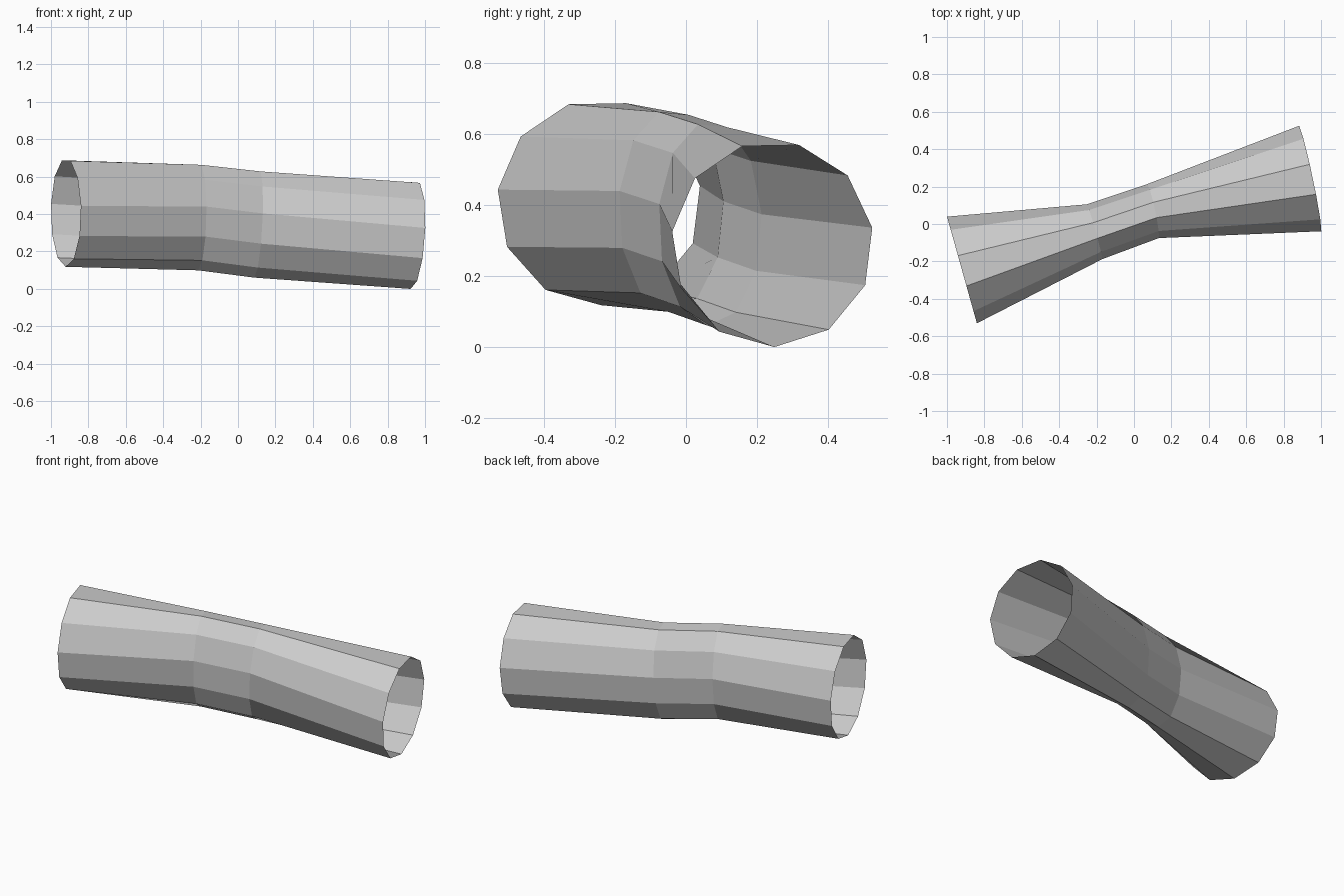
import bpy, bmesh
from math import sin, cos, radians

if "Cube" in bpy.data.objects:
    bpy.data.objects.remove(bpy.data.objects["Cube"])

SIDES = 11
# each ring: centre, half width (y), half height (z), x slope along y, x slope along z, roll in degrees
RINGS = [
    ((-0.920, -0.245, 0.408), 0.288, 0.290, -0.28, 0.00, 0),
    ((-0.210, -0.042, 0.385), 0.148, 0.286, -0.28, 0.02, -4),
    ((0.100, 0.068, 0.348), 0.146, 0.288, -0.21, 0.05, -4),
    ((0.940, 0.244, 0.290), 0.285, 0.290, -0.21, 0.055, 0),
]

bm = bmesh.new()

# cross-section rings of the bent tube
loops = []
for (cx, cy, cz), ry, rz, sy, sz, roll in RINGS:
    loop = []
    for k in range(SIDES):
        a = radians(74.7 + roll + 360 * k / SIDES)
        dy, dz = ry * cos(a), rz * sin(a)
        loop.append(bm.verts.new((cx + sy * dy + sz * dz, cy + dy, cz + dz)))
    loops.append(loop)

# skin between neighbouring rings, ends left open
for a, b in zip(loops, loops[1:]):
    for k in range(SIDES):
        n = (k + 1) % SIDES
        bm.faces.new((a[k], a[n], b[n], b[k]))
bmesh.ops.recalc_face_normals(bm, faces=bm.faces)

mesh = bpy.data.meshes.new("bent_tube")
bm.to_mesh(mesh)
bm.free()
tube = bpy.data.objects.new("bent_tube", mesh)
bpy.context.collection.objects.link(tube)
